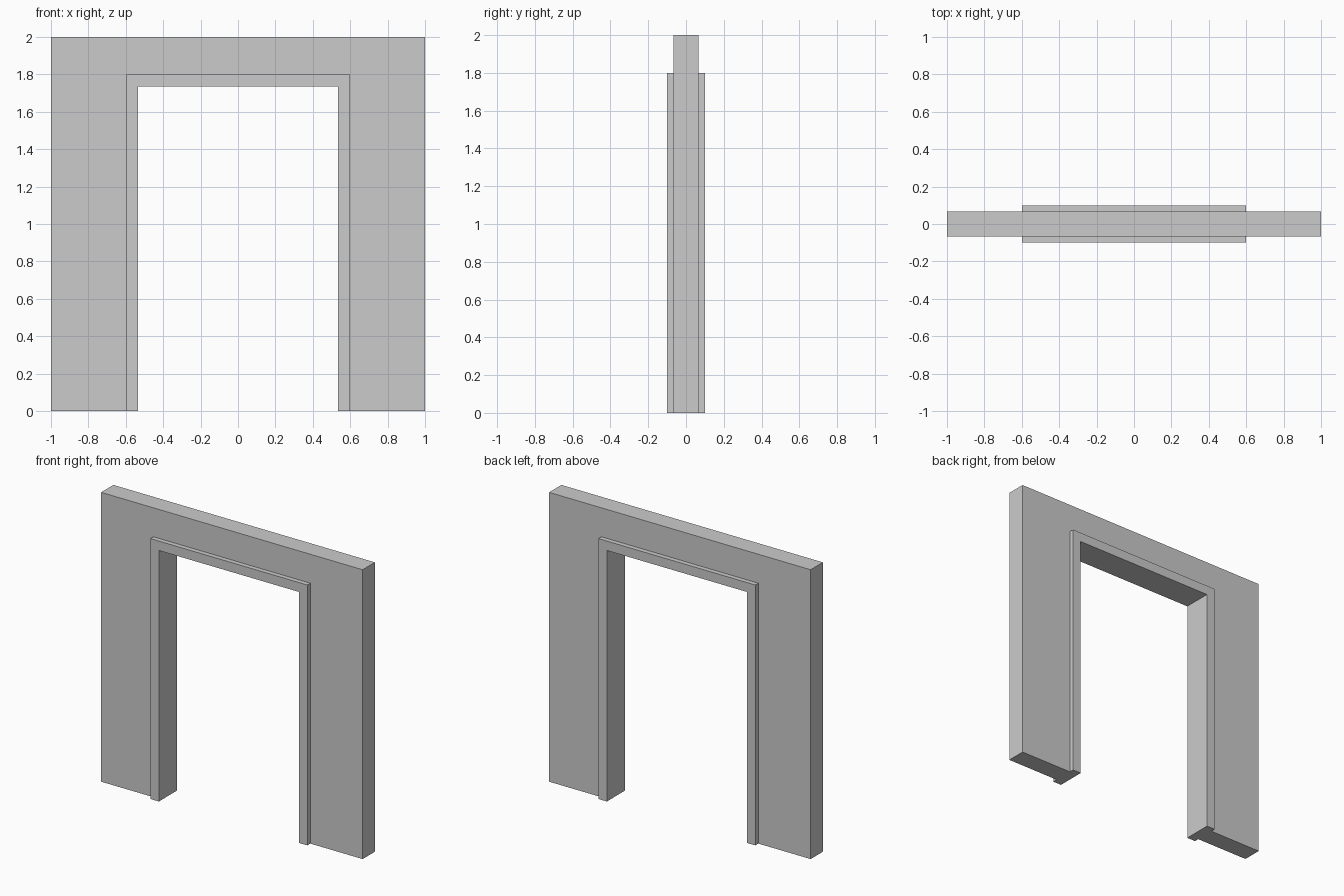
import bpy
import bmesh

if "Cube" in bpy.data.objects:
    bpy.data.objects.remove(bpy.data.objects["Cube"])


def arch(name, outer_x, outer_z, inner_x, inner_z, half_depth):
    """Upside-down U profile in the XZ plane, extruded symmetrically along Y."""
    half = [(inner_x, 0), (outer_x, 0), (outer_x, outer_z)]
    profile = half + [(-outer_x, outer_z), (-outer_x, 0), (-inner_x, 0),
                      (-inner_x, inner_z), (inner_x, inner_z)]
    bm = bmesh.new()
    face = bm.faces.new([bm.verts.new((x, -half_depth, z)) for x, z in profile])
    result = bmesh.ops.extrude_face_region(bm, geom=[face])
    moved = [v for v in result["geom"] if isinstance(v, bmesh.types.BMVert)]
    bmesh.ops.translate(bm, verts=moved, vec=(0, 2 * half_depth, 0))
    bmesh.ops.recalc_face_normals(bm, faces=bm.faces)
    mesh = bpy.data.meshes.new(name)
    bm.to_mesh(mesh)
    bm.free()
    obj = bpy.data.objects.new(name, mesh)
    bpy.context.collection.objects.link(obj)
    return obj


# Wall panel with its door opening
arch("wall", 1.0, 2.0, 0.6, 1.8, 0.067)

# Thicker frame lining the opening, proud of the wall on both sides
arch("door_frame", 0.6, 1.8, 0.535, 1.735, 0.1)
